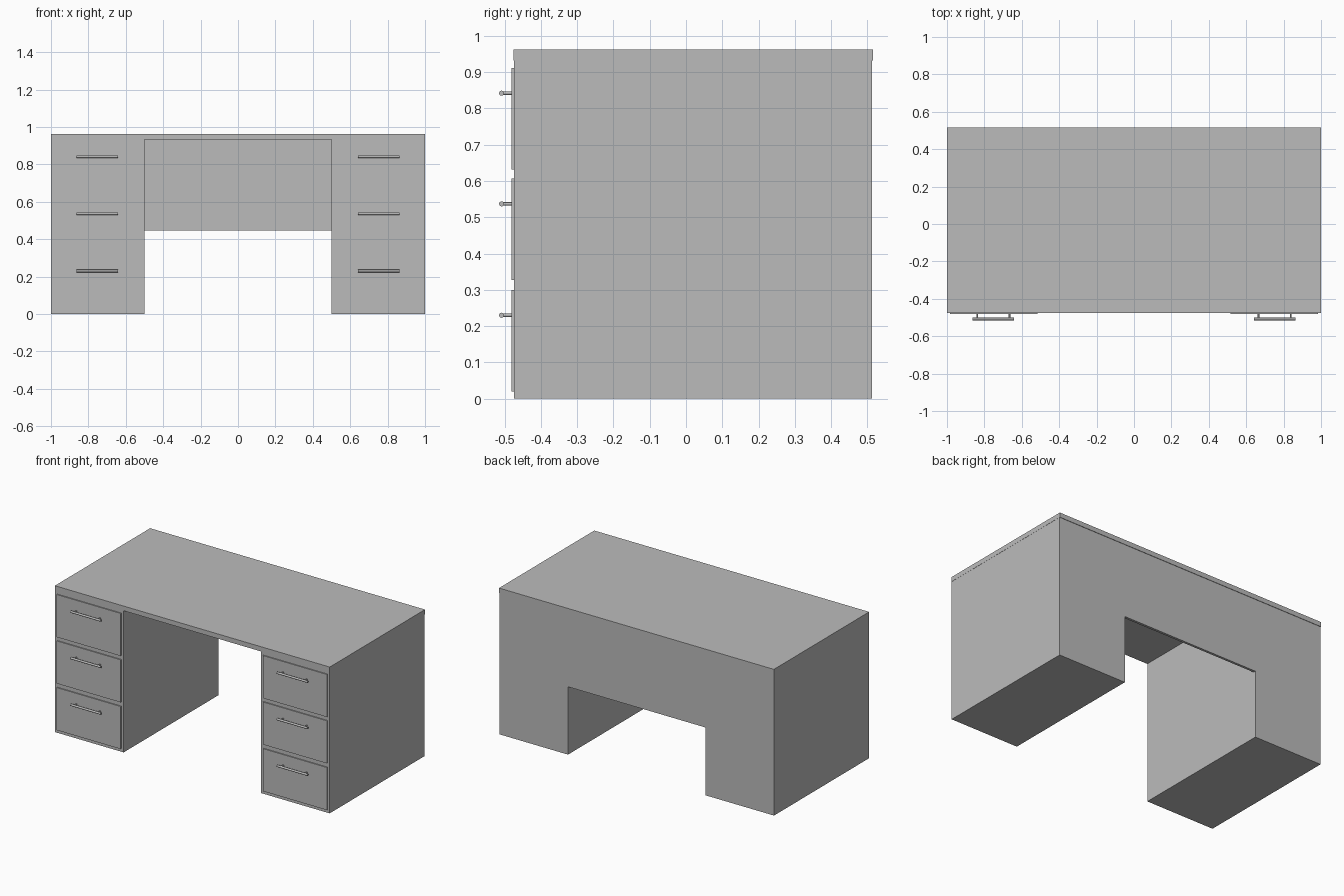
import bpy
import math

if "Cube" in bpy.data.objects:
    bpy.data.objects.remove(bpy.data.objects["Cube"])

grey = bpy.data.materials.new("plain grey")
grey.diffuse_color = (0.5, 0.5, 0.5, 1)
grey.use_nodes = True
grey.node_tree.nodes["Principled BSDF"].inputs["Base Color"].default_value = grey.diffuse_color


def box(name, x, y, z):
    """Box spanning the given (low, high) ranges."""
    bpy.ops.mesh.primitive_cube_add(
        size=1, location=[(a + b) / 2 for a, b in (x, y, z)])
    ob = bpy.context.object
    ob.name = name
    ob.scale = [b - a for a, b in (x, y, z)]
    bpy.ops.object.transform_apply(location=False, rotation=False, scale=True)
    ob.data.materials.append(grey)
    return ob


def rod(name, radius, length, location, rotation):
    bpy.ops.mesh.primitive_cylinder_add(
        vertices=20, radius=radius, depth=length,
        location=location, rotation=rotation)
    ob = bpy.context.object
    ob.name = name
    ob.data.materials.append(grey)
    bpy.ops.object.shade_smooth_by_angle()
    return ob


# Worktop and panel between the pedestals
box("desktop", (-1, 1), (-0.475, 0.515), (0.932, 0.963))
box("back_panel", (-0.5, 0.5), (0.496, 0.512), (0.446, 0.932))

for side, s in (("left", -1), ("right", 1)):
    # Pedestal cabinet
    box(f"{side}_pedestal", sorted((s * 0.5, s * 0.999)), (-0.474, 0.512), (0, 0.932))
    for i, z in enumerate((0.02, 0.327, 0.632)):
        # Drawer front
        box(f"{side}_drawer_{i + 1}", sorted((s * 0.517, s * 0.983)),
            (-0.481, -0.47), (z, z + 0.28))
        # Bar handle on two posts
        hz = z + 0.21
        rod(f"{side}_handle_bar_{i + 1}", 0.007, 0.222,
            (s * 0.752, -0.508, hz), (0, math.pi / 2, 0))
        for j, dx in enumerate((-0.086, 0.086)):
            rod(f"{side}_handle_post_{i + 1}_{j + 1}", 0.0045, 0.03,
                (s * 0.752 + dx, -0.493, hz), (math.pi / 2, 0, 0))
